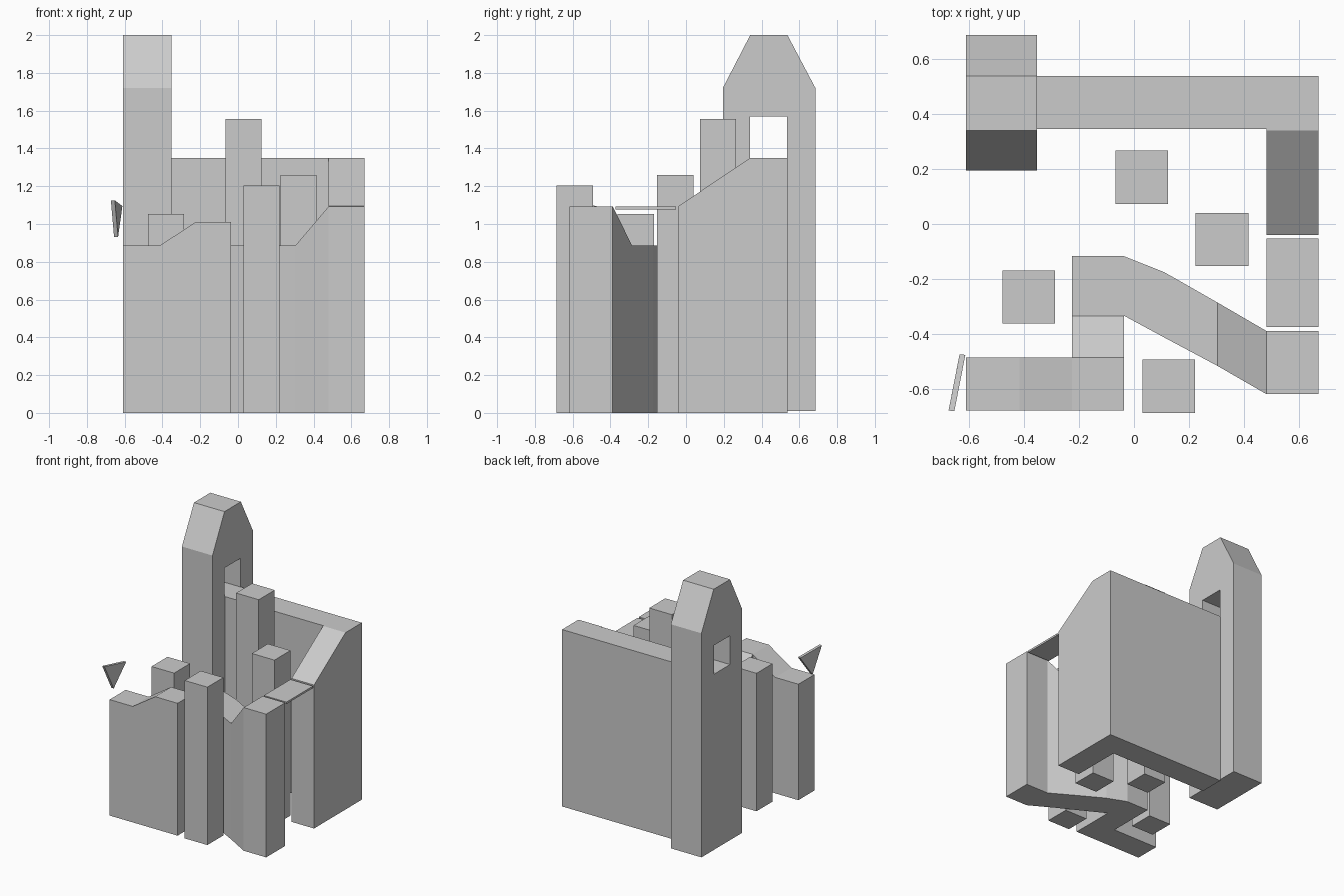
import bpy, bmesh
from mathutils import Vector

if "Cube" in bpy.data.objects:
    bpy.data.objects.remove(bpy.data.objects["Cube"])


def finish(name, bm):
    bmesh.ops.remove_doubles(bm, verts=bm.verts, dist=1e-5)
    bmesh.ops.recalc_face_normals(bm, faces=bm.faces)
    mesh = bpy.data.meshes.new(name)
    bm.to_mesh(mesh)
    bm.free()
    obj = bpy.data.objects.new(name, mesh)
    bpy.context.collection.objects.link(obj)
    return obj


def extrude(name, points, offset):
    """Solid from a closed outline moved along an offset."""
    bm = bmesh.new()
    face = bm.faces.new([bm.verts.new(p) for p in points])
    res = bmesh.ops.extrude_face_region(bm, geom=[face], use_keep_orig=True)
    moved = [v for v in res["geom"] if isinstance(v, bmesh.types.BMVert)]
    bmesh.ops.translate(bm, verts=moved, vec=Vector(offset))
    return finish(name, bm)


def box(name, x0, x1, y0, y1, z0, z1):
    return extrude(name, [(x0, y0, z0), (x1, y0, z0), (x1, y1, z0), (x0, y1, z0)],
                   (0, 0, z1 - z0))


def side_profile(name, x0, x1, yz):
    return extrude(name, [(x0, y, z) for y, z in yz], (x1 - x0, 0, 0))


def wall_run(name, sections):
    """Wall through cross-sections: outer (x, y), inner (x, y), top height."""
    bm = bmesh.new()
    rings = []
    for (ax, ay), (bx, by), z in sections:
        rings.append([bm.verts.new(p) for p in
                      ((ax, ay, 0), (bx, by, 0), (bx, by, z), (ax, ay, z))])
    for r, s in zip(rings, rings[1:]):
        for i in range(4):
            j = (i + 1) % 4
            bm.faces.new((r[i], r[j], s[j], s[i]))
    bm.faces.new(rings[0])
    bm.faces.new(rings[-1])
    return finish(name, bm)


# Tall tower with tapered top and a through window
tower = side_profile("tower", -0.61, -0.352,
                     [(0.195, 0.01), (0.195, 1.72), (0.34, 2), (0.537, 2),
                      (0.685, 1.72), (0.685, 0.01)])
cutter = box("window_cutter", -0.8, -0.2, 0.34, 0.535, 1.35, 1.57)
cutter.hide_render = True
cutter.hide_viewport = True
cut = tower.modifiers.new("window", 'BOOLEAN')
cut.operation = 'DIFFERENCE'
cut.solver = 'EXACT'
cut.object = cutter

# Back wall and right wall with a sloping top
box("back_wall", -0.352, 0.48, 0.345, 0.537, 0, 1.35)
side_profile("right_wall", 0.48, 0.67,
             [(0.537, 0), (0.537, 1.35), (0.34, 1.35), (-0.04, 1.095), (-0.04, 0)])

# Thin bridge slab over the right-hand gap
box("bridge", 0.48, 0.67, -0.373, -0.053, 1.077, 1.092)

# Zigzag front wall from the corner block to the front left
wall_run("front_wall", [
    ((0.67, -0.617), (0.67, -0.388), 1.093),
    ((0.48, -0.617), (0.48, -0.388), 1.093),
    ((0.303, -0.515), (0.303, -0.285), 0.885),
    ((0.11, -0.412), (0.11, -0.175), 0.885),
    ((-0.036, -0.333), (-0.036, -0.117), 0.885),
    ((-0.036, -0.333), (-0.225, -0.117), 0.885),
    ((-0.036, -0.333), (-0.225, -0.333), 0.885),
    ((-0.036, -0.484), (-0.225, -0.484), 1.01),
    ((-0.036, -0.677), (-0.225, -0.484), 1.01),
    ((-0.225, -0.677), (-0.225, -0.484), 1.01),
    ((-0.415, -0.677), (-0.415, -0.484), 0.885),
    ((-0.61, -0.677), (-0.61, -0.484), 0.885)])

# Free-standing stepping pillars: left x, front y, height
for i, (x, y, h) in enumerate([(0.03, -0.685, 1.205), (-0.477, -0.362, 1.053),
                               (-0.067, 0.073, 1.557), (0.224, -0.153, 1.26)]):
    box(f"pillar_{i + 1}", x, x + 0.191, y, y + 0.193, 0, h)

# Small tilted pennant floating off the front left corner
extrude("pennant", [(-0.673, -0.677, 1.125), (-0.633, -0.473, 1.095),
                    (-0.656, -0.59, 0.93)], (0.021, -0.002, 0))
